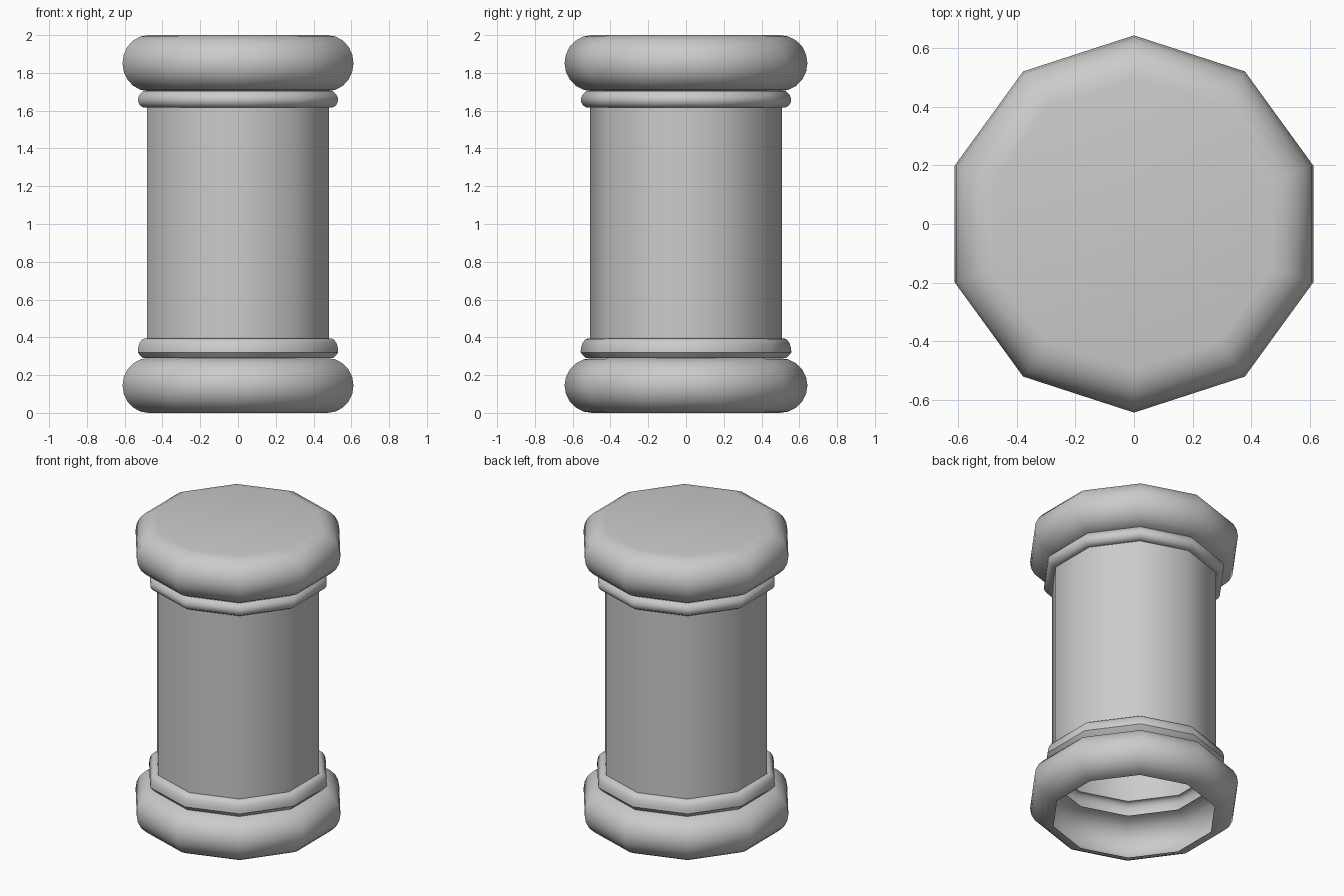
import bpy, bmesh, math

if "Cube" in bpy.data.objects:
    bpy.data.objects.remove(bpy.data.objects["Cube"])

SIDES = 10


def lathe(name, profile, cap_top=False):
    """Turn a (radius, z) profile, listed bottom to top, into a ten-sided shell."""
    bm = bmesh.new()
    rings = []
    for r, z in profile:
        ring = []
        for k in range(SIDES):
            a = math.pi / 2 + 2 * math.pi * k / SIDES
            ring.append(bm.verts.new((r * math.cos(a), r * math.sin(a), z)))
        rings.append(ring)
    for lo, hi in zip(rings, rings[1:]):
        for k in range(SIDES):
            n = (k + 1) % SIDES
            bm.faces.new((lo[k], lo[n], hi[n], hi[k]))
    if cap_top:
        bm.faces.new(rings[-1])
    mesh = bpy.data.meshes.new(name)
    bm.to_mesh(mesh)
    bm.free()
    ob = bpy.data.objects.new(name, mesh)
    bpy.context.collection.objects.link(ob)
    bpy.ops.object.select_all(action='DESELECT')
    ob.select_set(True)
    bpy.context.view_layer.objects.active = ob
    bpy.ops.object.shade_smooth_by_angle(angle=math.radians(40))
    return ob


def bulge(z0, z1, r=0.498, depth=0.145, steps=10):
    """Half-round profile between two heights."""
    mid, half = (z0 + z1) / 2, (z1 - z0) / 2
    angles = [math.pi * (i / steps - 0.5) for i in range(steps + 1)]
    return [(r + depth * math.cos(a), mid + half * math.sin(a)) for a in angles]


# Base: large roll, open underneath, with a small moulding above
lathe("base_roll", bulge(0.0, 0.29))
lathe("base_moulding", [(0.498, 0.29), (0.53, 0.29), (0.545, 0.305), (0.558, 0.32),
                        (0.556, 0.345), (0.548, 0.37), (0.535, 0.388),
                        (0.518, 0.395), (0.507, 0.395)])

# Shaft
lathe("shaft", [(0.507, 0.395), (0.507, 1.617)])

# Capital: small moulding below a large closed roll
lathe("capital_moulding", [(0.507, 1.617), (0.528, 1.617), (0.545, 1.628), (0.555, 1.645),
                           (0.557, 1.665), (0.548, 1.685), (0.53, 1.703), (0.498, 1.703)])
lathe("capital_roll", bulge(1.703, 2.0), cap_top=True)
